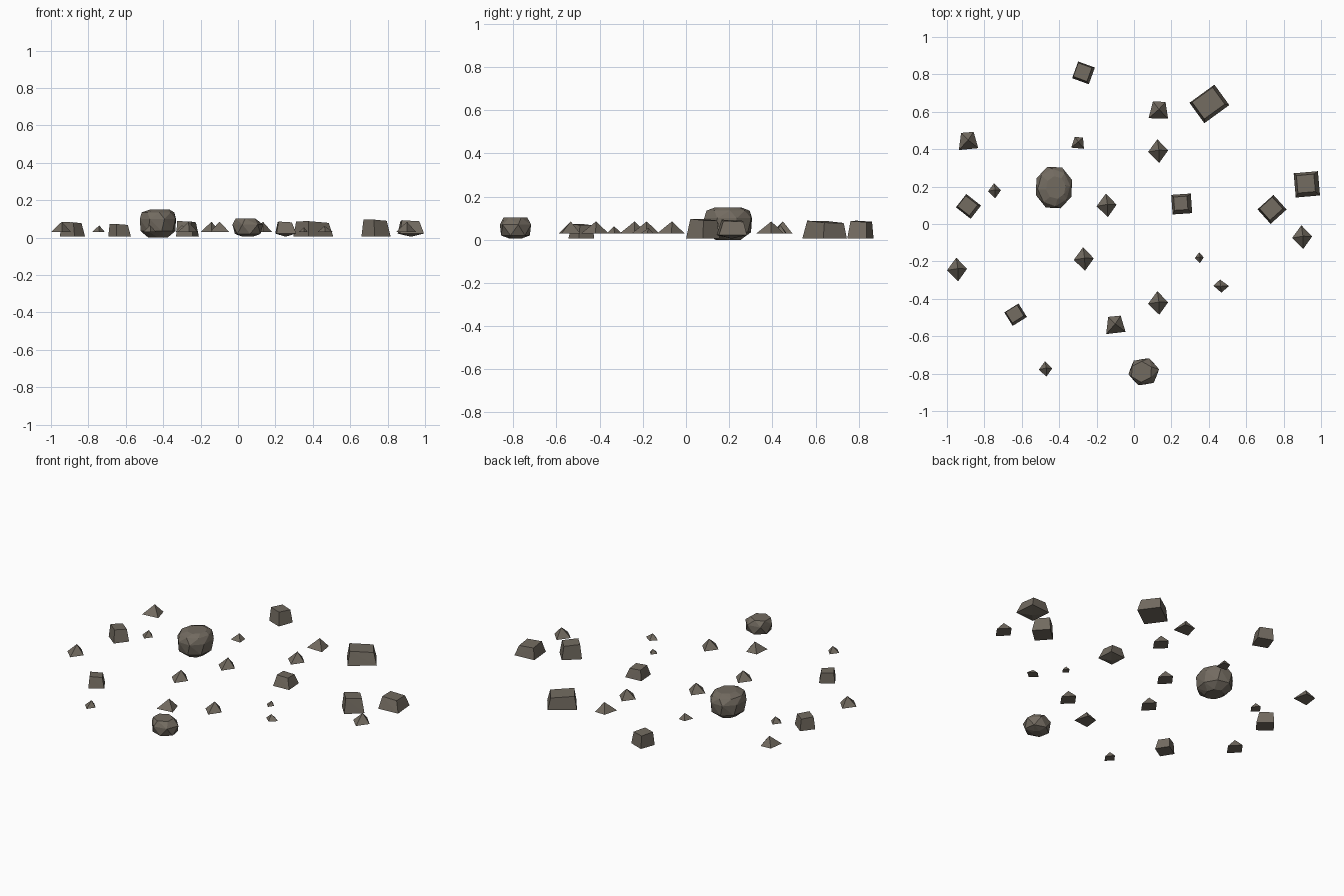
import bpy, bmesh, math

if "Cube" in bpy.data.objects:
    bpy.data.objects.remove(bpy.data.objects["Cube"])

stone = bpy.data.materials.new("weathered stone")
stone.diffuse_color = (0.17, 0.147, 0.118, 1)
stone.use_nodes = True
stone.node_tree.nodes["Principled BSDF"].inputs["Base Color"].default_value = stone.diffuse_color


def hull_rock(name, points):
    """One flat-faced rock wrapped around its corner points."""
    bm = bmesh.new()
    for p in points:
        bm.verts.new(p)
    res = bmesh.ops.convex_hull(bm, input=bm.verts[:])
    loose = [v for v in bm.verts if not v.link_faces]
    bmesh.ops.delete(bm, geom=loose, context='VERTS')
    bmesh.ops.dissolve_limit(bm, angle_limit=math.radians(1),
                             verts=bm.verts[:], edges=bm.edges[:])
    bmesh.ops.recalc_face_normals(bm, faces=bm.faces[:])
    mesh = bpy.data.meshes.new(name)
    bm.to_mesh(mesh)
    bm.free()
    mesh.materials.append(stone)
    bpy.context.collection.objects.link(bpy.data.objects.new(name, mesh))


def turn(x, y, deg):
    a = math.radians(deg)
    return x * math.cos(a) - y * math.sin(a), x * math.sin(a) + y * math.cos(a)


# Kite-based pebbles: x, y, size
KITE = [(-0.005, 0.063), (0.052, 0.003), (0.005, -0.063), (-0.055, -0.005)]
for i, (x, y, s) in enumerate([
        (0.13, 0.39, 1), (-0.145, 0.10, 1), (0.90, -0.07, 1), (-0.945, -0.243, 1),
        (-0.267, -0.187, 1), (0.13, -0.422, 1), (-0.745, 0.178, 0.64),
        (-0.472, -0.775, 0.66), (0.35, -0.18, 0.45)]):
    pts = [(x + a * s, y + b * s, 0.03) for a, b in KITE]
    pts.append((x + 0.003, y + 0.005, 0.03 + 0.055 * s))
    hull_rock(f"kite_pebble_{i + 1}", pts)
hull_rock("flat_pebble", [(0.425, -0.33, 0.03), (0.46, -0.297, 0.03), (0.508, -0.332, 0.03),
                          (0.467, -0.367, 0.03), (0.462, -0.333, 0.062)])

# Trapezoid-based pebbles: x, y, size, turn
TRAP = [(-0.035, 0.046), (0.032, 0.048), (0.052, -0.04), (-0.052, -0.045)]
for i, (x, y, s, deg) in enumerate([
        (0.133, 0.607, 1, -4), (-0.887, 0.443, 1, 3), (-0.10, -0.54, 1, 4),
        (-0.298, 0.433, 0.66, -8)]):
    pts = [(x, y + 0.006, 0.03 + 0.055 * s)]
    for a, b in TRAP:
        u, v = turn(a * s, b * s, deg)
        pts.append((x + u, y + v, 0.03))
    hull_rock(f"wedge_pebble_{i + 1}", pts)

# Block stones with a smaller top: x, y, width, depth, turn, height, top scale, pointed underside
for i, (x, y, w, d, deg, h, t, point) in enumerate([
        (-0.27, 0.808, 0.095, 0.095, -20, 0.085, 0.82, False),
        (0.403, 0.642, 0.165, 0.135, 36, 0.083, 0.82, False),
        (-0.885, 0.094, 0.10, 0.09, -38, 0.08, 0.8, False),
        (-0.633, -0.485, 0.09, 0.085, 32, 0.07, 0.8, False),
        (0.738, 0.078, 0.115, 0.105, 42, 0.093, 0.8, False),
        (0.255, 0.107, 0.105, 0.105, 4, 0.082, 0.68, True),
        (0.924, 0.212, 0.13, 0.13, 5, 0.088, 0.72, True)]):
    pts = [(x, y, 0.005)] if point else []
    for a, b in [(-.5, -.5), (.5, -.5), (.5, .5), (-.5, .5)]:
        u, v = turn(a * w, b * d, deg)
        pts.append((x + u, y + v, 0.022 if point else 0.006))
        pts.append((x + u * t - 0.005, y + v * t + 0.004, h - 0.04 * u - 0.04 * v))
    hull_rock(f"block_stone_{i + 1}", pts)


def ring_boulder(name, x, y, rx, ry, sides, rings):
    """Stacked rings: height, scale, turn in degrees, shift."""
    pts = []
    for z, s, off, dx in rings:
        for k in range(sides):
            a = math.tau * k / sides + math.radians(off)
            pts.append((x + dx + rx * s * math.cos(a), y + ry * s * math.sin(a), z))
    hull_rock(name, pts)


# The two faceted boulders
ring_boulder("large_boulder", -0.428, 0.195, 0.103, 0.118, 8,
             [(0.0, 0.5, 0, 0), (0.035, 0.92, 12, 0), (0.10, 1.0, 20, 0),
              (0.135, 0.85, 5, 0), (0.15, 0.52, 10, 0.01)])
ring_boulder("small_boulder", 0.052, -0.79, 0.083, 0.077, 6,
             [(0.005, 0.35, 20, 0), (0.02, 0.88, 40, 0), (0.07, 1.0, 10, 0),
              (0.102, 0.72, 28, -0.012)])
